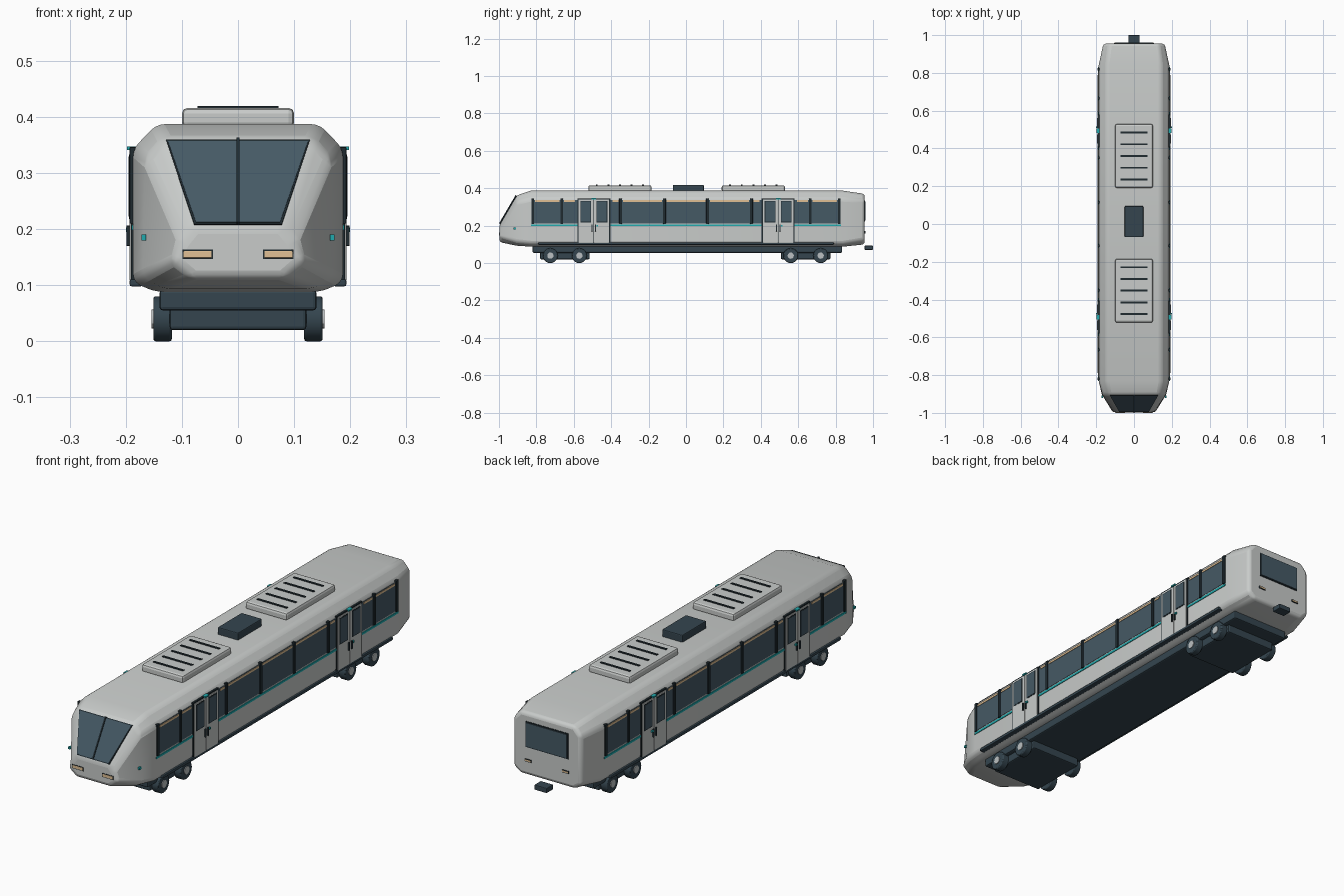
import bpy, bmesh, math
from mathutils import Vector

cube = bpy.data.objects.get("Cube")
if cube:
    bpy.data.objects.remove(cube, do_unlink=True)


def material(name, r, g, b):
    m = bpy.data.materials.new(name)
    m.use_nodes = True
    m.diffuse_color = (r, g, b, 1)
    m.node_tree.nodes["Principled BSDF"].inputs["Base Color"].default_value = (r, g, b, 1)
    return m


GREY = material("body grey", 0.58, 0.6, 0.59)
GLASS = material("window slate", 0.06, 0.1, 0.13)
DARK = material("dark trim", 0.035, 0.06, 0.078)
BLACK = material("frame black", 0.014, 0.024, 0.03)
TEAL = material("teal accent", 0.015, 0.4, 0.42)
LAMP = material("warm lamp", 0.75, 0.53, 0.3)
HUB = material("hub grey", 0.5, 0.53, 0.54)


def finish(name, bm, mat, bevel=0.0, segments=2):
    bmesh.ops.recalc_face_normals(bm, faces=bm.faces)
    mesh = bpy.data.meshes.new(name)
    bm.to_mesh(mesh)
    bm.free()
    mesh.materials.append(mat)
    ob = bpy.data.objects.new(name, mesh)
    bpy.context.collection.objects.link(ob)
    if bevel:
        mod = ob.modifiers.new("Bevel", "BEVEL")
        mod.width, mod.segments = bevel, segments
        mod.limit_method, mod.angle_limit = "ANGLE", math.radians(22)
    return ob


def box(name, x, y, z, mat, bevel=0.0):
    """Box from (low, high) ranges on each axis."""
    bm = bmesh.new()
    bmesh.ops.create_cube(bm, size=1)
    for v in bm.verts:
        v.co = Vector([(r[0] + r[1]) / 2 + c * (r[1] - r[0]) for r, c in zip((x, y, z), v.co)])
    return finish(name, bm, mat, bevel)


def span(centre, half):
    return (centre - half, centre + half)


def cylinder(name, x, y, z, radius, mat, bevel=0.0, sides=20):
    bm = bmesh.new()
    bmesh.ops.create_cone(bm, cap_ends=True, segments=sides, radius1=radius,
                          radius2=radius, depth=abs(x[1] - x[0]))
    for v in bm.verts:
        v.co = Vector((v.co.z + sum(x) / 2, y + v.co.x, z + v.co.y))
    return finish(name, bm, mat, bevel)


# Body shell: half sections lofted from nose to tail (bottom, low side, high side, top)
sections = [
    (-0.997, [(0.08, 0.112), (0.118, 0.145), (0.1, 0.178), (0.078, 0.205)]),
    (-0.905, [(0.132, 0.093), (0.17, 0.115), (0.166, 0.325), (0.132, 0.362)]),
    (-0.83, [(0.147, 0.088), (0.187, 0.105), (0.187, 0.343), (0.145, 0.387)]),
    (0.84, [(0.147, 0.088), (0.187, 0.105), (0.187, 0.343), (0.145, 0.387)]),
    (0.955, [(0.13, 0.1), (0.162, 0.125), (0.162, 0.335), (0.13, 0.37)]),
]
bm = bmesh.new()
rings = []
for y, half in sections:
    outline = half + [(-x, z) for x, z in reversed(half)]
    rings.append([bm.verts.new((x, y, z)) for x, z in outline])
for a, b in zip(rings, rings[1:]):
    for i in range(len(a)):
        j = (i + 1) % len(a)
        bm.faces.new((a[i], a[j], b[j], b[i]))
bm.faces.new(rings[0])
bm.faces.new(rings[-1])
body = finish("body_shell", bm, GREY, 0.014, 3)


# Windshield plates lie on the sloping nose plane
def slope_plate(name, low_half, high_half, low, high, lift, mat):
    start, end = Vector((0, -0.997, 0.205)), Vector((0, -0.905, 0.362))
    run = end - start
    normal = Vector((0, -run.z, run.y)).normalized()
    bm = bmesh.new()
    corners = []
    for t, half in ((low, low_half), (high, high_half)):
        p = start + run * t
        corners += [p + Vector((s * half, 0, 0)) for s in ((-1, 1) if t == low else (1, -1))]
    back = [bm.verts.new(c - normal * 0.002) for c in corners]
    front = [bm.verts.new(c + normal * lift) for c in corners]
    bm.faces.new(back)
    bm.faces.new(front)
    for i in range(4):
        j = (i + 1) % 4
        bm.faces.new((back[i], back[j], front[j], front[i]))
    return finish(name, bm, mat)


slope_plate("windshield_frame", 0.078, 0.128, 0.02, 0.98, 0.001, BLACK)
slope_plate("windshield", 0.075, 0.125, 0.04, 0.96, 0.003, GLASS)
slope_plate("windshield_divider", 0.003, 0.003, 0.03, 0.99, 0.006, BLACK)

# Rear window and coupler
box("rear_window_frame", (-0.103, 0.103), (0.95, 0.957), (0.222, 0.334), BLACK)
box("rear_window", (-0.098, 0.098), (0.95, 0.96), (0.227, 0.329), GLASS)
box("rear_coupler", (-0.03, 0.03), (0.955, 1.0), (0.071, 0.093), DARK, 0.003)

# Underframe and bogies
box("underframe", (-0.14, 0.14), (-0.82, 0.835), (0.055, 0.092), DARK, 0.006)
for end, axles in (("front", (-0.725, -0.57)), ("rear", (0.56, 0.72))):
    mid = sum(axles) / 2
    box(end + "_bogie", (-0.122, 0.122), span(mid, 0.132), (0.02, 0.06), DARK, 0.006)
    for n, y in enumerate(axles):
        for side, s in (("left", 1), ("right", -1)):
            tag = f"{end}_{side}_{n + 1}"
            cylinder("wheel_" + tag, (s * 0.118, s * 0.151), y, 0.04, 0.04, DARK, 0.004)
            cylinder("hub_" + tag, (s * 0.145, s * 0.154), y, 0.04, 0.017, HUB, 0, 12)

# Side details, repeated on both sides
pillars = (-0.82, -0.665, -0.35, -0.115, 0.115, 0.35, 0.665, 0.82)
doors = (-0.493, 0.493)
edges = sorted(pillars + tuple(d + o for d in doors for o in (-0.088, 0.088)))
for side, s in (("left", 1), ("right", -1)):
    def side_box(name, out, y, z, mat, bevel=0.0, inner=0.18):
        return box(f"{side}_{name}", sorted((s * inner, s * out)), y, z, mat, bevel)

    # Window panes with warm light strips, skipping the doorways
    for a, b in zip(edges, edges[1:]):
        if any(abs((a + b) / 2 - d) < 0.05 for d in doors):
            continue
        side_box("window", 0.1885, (a, b), (0.213, 0.338), GLASS)
        side_box("window_light_strip", 0.1905, (a + 0.012, b - 0.012), (0.327, 0.336), LAMP)
    for y in pillars:
        side_box("window_pillar", 0.193, span(y, 0.007), (0.21, 0.346), BLACK, 0.001)

    # Teal waist stripe between the doors
    for run in ((-0.83, -0.581), (-0.405, 0.405), (0.581, 0.83)):
        side_box("waist_stripe", 0.19, run, (0.198, 0.207), TEAL)
    side_box("lower_rail", 0.193, (-0.79, 0.79), (0.098, 0.111), DARK, 0.003, 0.17)

    # Sliding double doors
    for d in doors:
        side_box("door_frame", 0.1905, span(d, 0.088), (0.1, 0.346), BLACK)
        for k in (-1, 1):
            side_box("door_leaf", 0.193, span(d + k * 0.0415, 0.0395), (0.108, 0.34), GREY, 0.001)
            side_box("door_window_frame", 0.194, span(d + k * 0.043, 0.029), (0.218, 0.333), BLACK)
            side_box("door_window", 0.195, span(d + k * 0.043, 0.025), (0.222, 0.329), GLASS)
            side_box("door_handle", 0.199, span(d + k * 0.009, 0.003), (0.17, 0.206), BLACK, 0.001)
        side_box("door_button", 0.2, span(d + 0.018, 0.004), (0.195, 0.203), TEAL)
        side_box("door_lamp", 0.198, span(d, 0.012), (0.341, 0.347), TEAL)

    # Nose and tail lamps
    for name, x, half, y, z in (("headlight", 0.072, 0.025, (-1.0, -0.99), 0.155),
                                ("tail_lamp", 0.09, 0.014, (0.95, 0.96), 0.165)):
        tall = half * 0.25
        box(f"{side}_{name}_bezel", span(s * x, half + 0.002), (y[0] + 0.001, y[1] - 0.001),
            span(z, tall + 0.002), BLACK)
        box(f"{side}_{name}", span(s * x, half), y, span(z, tall), LAMP, 0.001)
    box(f"{side}_nose_marker", span(s * 0.168, 0.004), span(-0.915, 0.006),
        span(0.185, 0.005), TEAL)

# Roof equipment
for name, y in (("front", -0.353), ("rear", 0.36)):
    box(name + "_roof_unit", (-0.1, 0.1), span(y, 0.169), (0.38, 0.416), GREY, 0.01)
    for i in range(5):
        box(name + "_roof_vent_slat", (-0.072, 0.072), span(y + (i - 2) * 0.062, 0.005),
            (0.41, 0.419), BLACK)
box("roof_box", (-0.049, 0.049), (-0.07, 0.095), (0.38, 0.418), DARK, 0.004)

# Smooth shading with sharp edges kept
bpy.ops.object.select_all(action="DESELECT")
for ob in bpy.context.collection.objects:
    if ob.type == "MESH" and (ob == body or ob.name.startswith(("wheel", "hub"))):
        ob.select_set(True)
        bpy.context.view_layer.objects.active = ob
bpy.ops.object.shade_smooth_by_angle(angle=math.radians(30))
